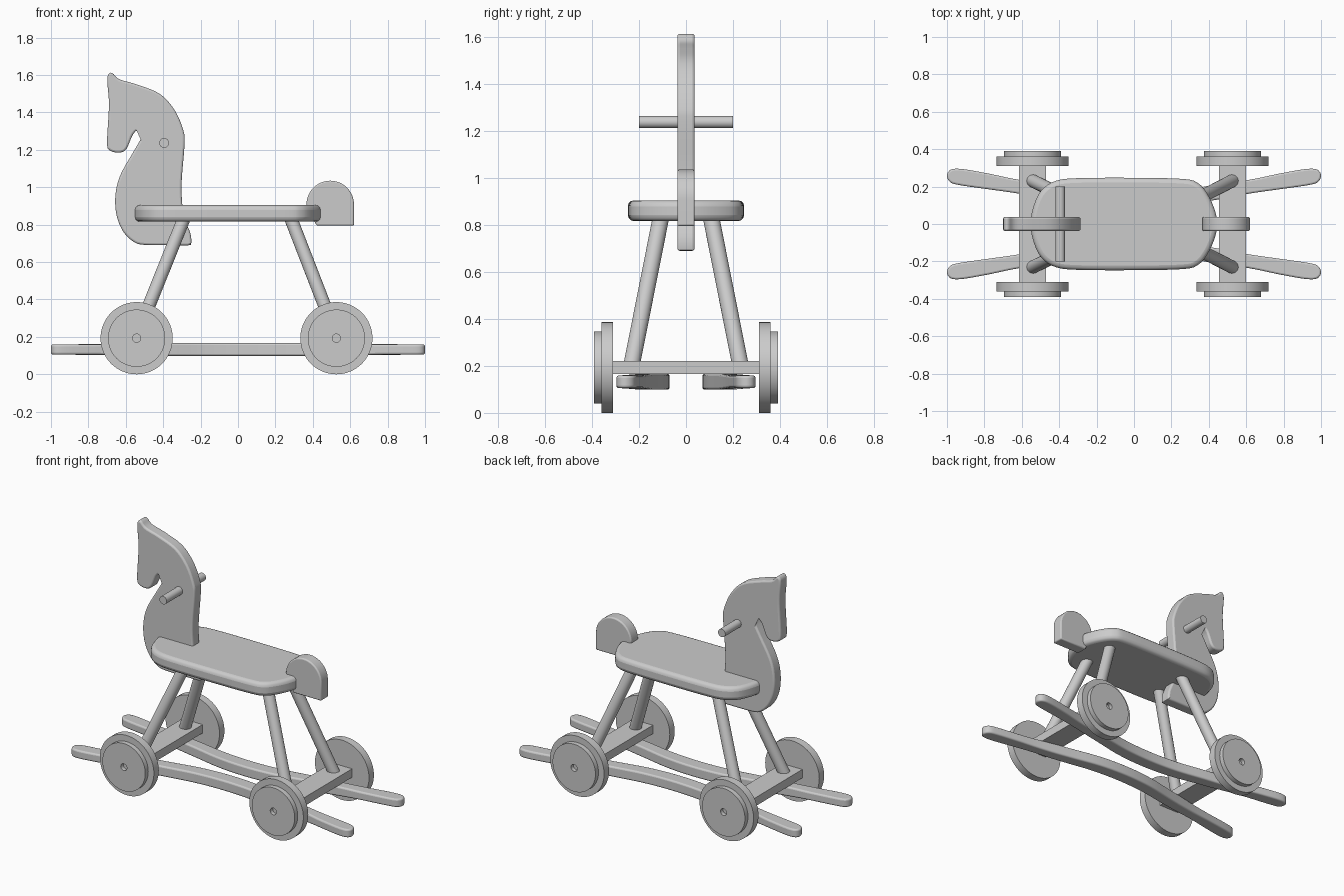
import bpy, bmesh
from math import sin, cos, pi, radians
from mathutils import Vector

if "Cube" in bpy.data.objects:
    bpy.data.objects.remove(bpy.data.objects["Cube"])


def finish(obj, bevel=0.0):
    if bevel:
        m = obj.modifiers.new("round_edges", 'BEVEL')
        m.width, m.segments = bevel, 3
        m.limit_method, m.angle_limit = 'ANGLE', radians(50)
        m.use_clamp_overlap = False
    bpy.ops.object.select_all(action='DESELECT')
    obj.select_set(True)
    bpy.context.view_layer.objects.active = obj
    bpy.ops.object.shade_smooth_by_angle(angle=radians(35))
    return obj


def to_object(name, bm):
    bmesh.ops.recalc_face_normals(bm, faces=bm.faces)
    mesh = bpy.data.meshes.new(name)
    bm.to_mesh(mesh)
    bm.free()
    obj = bpy.data.objects.new(name, mesh)
    bpy.context.collection.objects.link(obj)
    return obj


def smooth(points, steps=5):
    """Closed Catmull-Rom curve through 2D points."""
    p = [Vector(q) for q in points]
    n, out = len(p), []
    for i in range(n):
        a, b, c, d = p[i - 1], p[i], p[(i + 1) % n], p[(i + 2) % n]
        for k in range(steps):
            t = k / steps
            out.append(0.5 * (2 * b + (c - a) * t + (2 * a - 5 * b + 4 * c - d) * t * t
                              + (3 * b - a - 3 * c + d) * t ** 3))
    return out


def prism(name, outline, low, high, plane, bevel, shape=None):
    """Extrude an outline drawn in the xz or xy plane."""
    def place(p, w):
        return (p[0], w, p[1]) if plane == 'xz' else (p[0], p[1], w)
    bm = bmesh.new()
    face = bm.faces.new([bm.verts.new(place(p, low)) for p in outline])
    new = bmesh.ops.extrude_face_region(bm, geom=[face])['geom']
    shift = Vector(place((0, 0), high - low))
    bmesh.ops.translate(bm, vec=shift, verts=[v for v in new if isinstance(v, bmesh.types.BMVert)])
    if shape:
        for v in bm.verts:
            shape(v)
    return finish(to_object(name, bm), bevel)


def rod(name, a, b, radius):
    a, b = Vector(a), Vector(b)
    bpy.ops.mesh.primitive_cylinder_add(vertices=32, radius=radius, depth=(b - a).length,
                                        location=(a + b) / 2)
    obj = bpy.context.object
    obj.name = name
    obj.rotation_euler = (b - a).to_track_quat('Z', 'Y').to_euler()
    return finish(obj)


# Head and neck board
head = [(-.699, 1.57), (-.69, 1.607), (-.67, 1.609), (-.634, 1.577), (-.543, 1.55), (-.42, 1.50),
        (-.34, 1.414), (-.293, 1.307), (-.286, 1.227), (-.302, 1.01), (-.29, .85), (-.255, .755),
        (-.25, .70), (-.262, .69), (-.33, .69), (-.50, .692), (-.56, .71), (-.615, .765),
        (-.65, .853), (-.655, .96), (-.628, 1.067), (-.553, 1.20), (-.513, 1.275), (-.52, 1.313),
        (-.56, 1.285), (-.596, 1.206), (-.634, 1.185), (-.685, 1.197), (-.70, 1.24), (-.69, 1.44)]
prism("head", smooth(head), -.037, .037, 'xz', .011)

# Tail board with a domed top
tail = [(.493 + .127 * cos(pi * i / 24), .908 + .127 * sin(pi * i / 24)) for i in range(25)]
tail += [(.42, .795), (.62, .795)]
prism("tail", tail, -.037, .037, 'xz', .008)

# Seat
half = [(.43, .08), (.39, .165), (.34, .22), (.26, .241), (0, .247), (-.3, .245),
        (-.42, .23), (-.495, .18), (-.537, .095)]
seat = [(.445, 0)] + half + [(-.553, 0)] + [(x, -y) for x, y in reversed(half)]
prism("seat", smooth(seat), .816, .904, 'xy', .025)

# Handle through the head
rod("handle", (-.395, -.2, 1.237), (-.395, .2, 1.237), .026)


# Rocker runners, slimmer near the ends
def slim(v):
    t = min(max((abs(v.co.x) - .5) / .25, 0), 1)
    v.co.z = .132 + (v.co.z - .132) * (1 - .2 * t)


centre = [(0, .115, .045), (.2, .127, .044), (.4, .163, .041), (.62, .2, .037),
          (.78, .228, .042), (.92, .25, .044), (.98, .256, .034)]
right = [(x, y + w) for x, y, w in centre] + [(1.0, .258)]
right += [(x, y - w) for x, y, w in reversed(centre)]
outline = right + [(-x, y) for x, y in reversed(right[1:-1])]
for side, s in (("left", 1), ("right", -1)):
    prism("rocker_" + side, [(x, s * y) for x, y in smooth(outline)], .099, .166, 'xy', .01, slim)


# Stepped wheel, turned around the y axis, with a small hub hole
def wheel(name, x, s):
    profile = [(0, .31), (.193, .31), (.193, .36), (.153, .36), (.153, .391),
               (.022, .391), (.022, .365), (0, .365)]
    bm = bmesh.new()
    verts = [bm.verts.new((r, s * y, 0)) for r, y in profile]
    edges = [bm.edges.new(pair) for pair in zip(verts, verts[1:])]
    bmesh.ops.spin(bm, geom=verts + edges, cent=(0, 0, 0), axis=(0, 1, 0),
                   angle=2 * pi, steps=64)
    bmesh.ops.remove_doubles(bm, verts=bm.verts, dist=1e-4)
    obj = to_object(name, bm)
    obj.location = (x, 0, .193)
    finish(obj)


# Axle boards, wheels and splayed legs
for end, x, top in (("front", -.542, -.276), ("rear", .526, .27)):
    board = [(x - .072, -.312), (x + .072, -.312), (x + .072, .312), (x - .072, .312)]
    prism("axle_board_" + end, board, .165, .22, 'xy', 0)
    for side, s in (("left", 1), ("right", -1)):
        wheel(f"{end}_wheel_{side}", x, s)
        rod(f"{end}_leg_{side}", (x, s * .231, .205), (top, s * .1, .865), .035)
